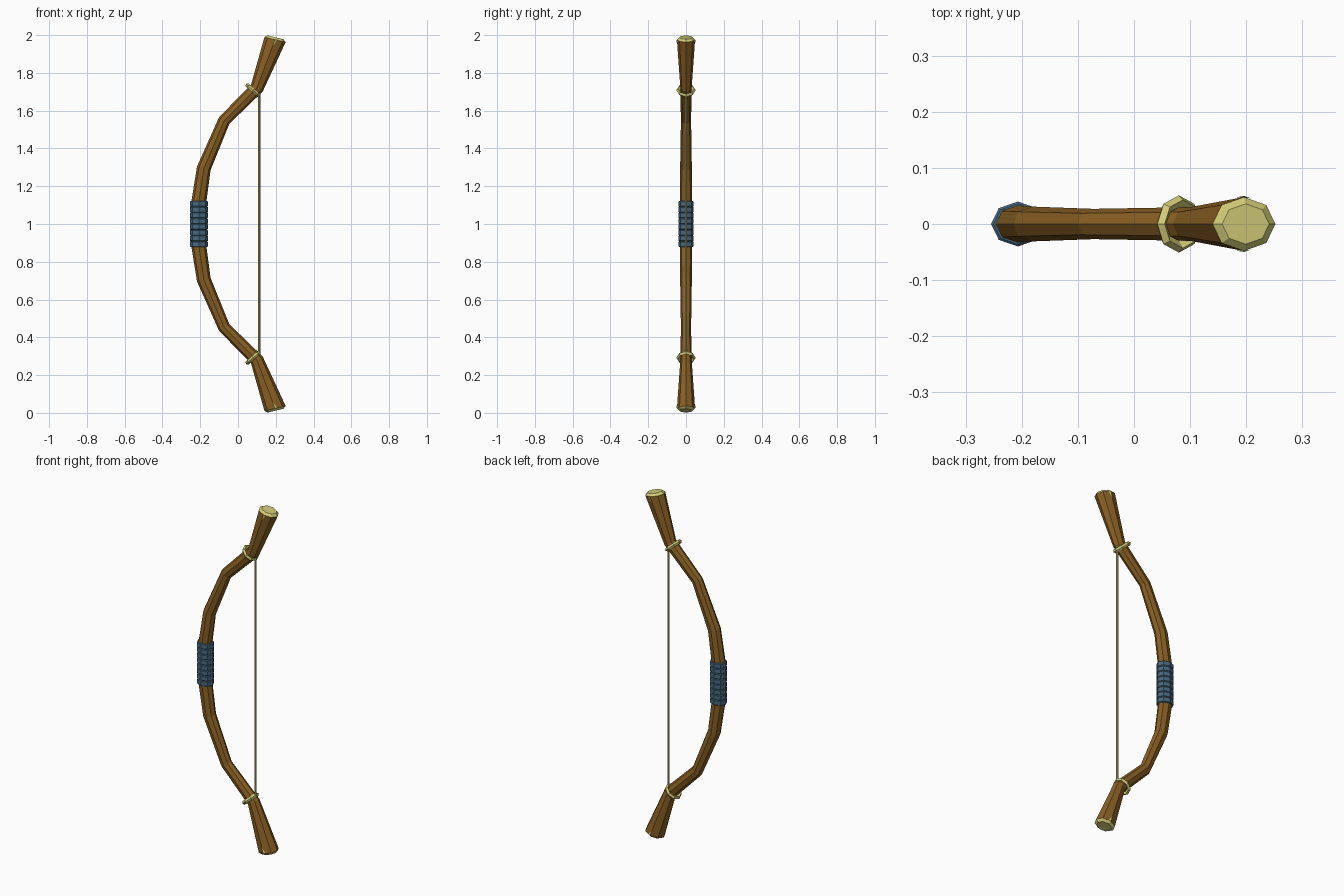
import bpy, bmesh, math
from mathutils import Vector

if "Cube" in bpy.data.objects:
    bpy.data.objects.remove(bpy.data.objects["Cube"])

def material(name, rgb):
    m = bpy.data.materials.new(name)
    m.diffuse_color = (*rgb, 1)
    m.use_nodes = True
    m.node_tree.nodes["Principled BSDF"].inputs["Base Color"].default_value = m.diffuse_color
    return m

WOOD = material("brown wood", (0.25, 0.115, 0.017))
PALE = material("pale yellow", (0.64, 0.60, 0.185))
BLUE = material("slate blue", (0.065, 0.14, 0.215))
ASPECT = 1.2  # limbs are deeper in x than in y

def oval(cx, cz, tilt, ry, n=8, aspect=ASPECT):
    """Ring of points around (cx, cz), axis tilted from z towards x."""
    side = Vector((math.cos(tilt), 0, -math.sin(tilt)))
    c = Vector((cx, 0, cz))
    return [c + side * (ry * aspect * math.cos(a)) + Vector((0, ry * math.sin(a), 0))
            for a in (2 * math.pi * i / n for i in range(n))]

def make(name, rings, mats, cap=True, closed=False, mat_rule=None, extra=()):
    """Skin a list of rings into one flat-shaded object."""
    bm = bmesh.new()
    vs = [[bm.verts.new(p) for p in r] for r in rings]
    n = len(rings[0])
    pairs = list(zip(vs, vs[1:])) + ([(vs[-1], vs[0])] if closed else [])
    for k, (a, b) in enumerate(pairs):
        for i in range(n):
            j = (i + 1) % n
            f = bm.faces.new((a[i], a[j], b[j], b[i]))
            f.material_index = mat_rule(k) if mat_rule else 0
    if cap and not closed:
        for r in (vs[0][::-1], vs[-1]):
            bm.faces.new(r).material_index = len(mats) - 1
    bmesh.ops.recalc_face_normals(bm, faces=bm.faces[:])
    for tri in extra:
        bm.faces.new([bm.verts.new(p) for p in tri]).material_index = len(mats) - 1
    me = bpy.data.meshes.new(name)
    bm.to_mesh(me)
    bm.free()
    for m in mats:
        me.materials.append(m)
    ob = bpy.data.objects.new(name, me)
    bpy.context.collection.objects.link(ob)
    return ob

# Upper half of the bow: x, z, tilt in degrees, y radius
half = [(-0.207, 1.12, 3, 0.033), (-0.181, 1.295, 16, 0.031), (-0.073, 1.548, 33, 0.027),
        (0.100, 1.72, 31, 0.030), (0.196, 1.976, 13.4, 0.048), (0.199, 1.988, 13.4, 0.036)]
stave = [(x, 2 - z, -t, r) for x, z, t, r in reversed(half)] + half
rings = [oval(x, z, math.radians(t), r) for x, z, t, r in stave]

# Small chips in the bark at both tips, front and back
chips = []
for end, inner in ((rings[-2], rings[-3]), (rings[1], rings[2])):
    for i, s in ((2, 1), (6, -1)):
        out = Vector((0, 0.002 * s, 0))
        p = end[i]
        chips.append([p + out, p.lerp(end[i - s], 0.3) + out, p.lerp(inner[i], 0.14) + out])

# Stave with pale cut ends
last = len(rings) - 2
make("bow_stave", rings, [WOOD, PALE], mat_rule=lambda k: int(k in (0, last)), extra=chips)

# Grip wrap: stacked bulging bands
bands, z0, h = 8, 0.878, 0.0305
wrap = []
for b in range(bands):
    for f, r in ((0.0, 0.036), (0.12, 0.040), (0.88, 0.040), (1.0, 0.036)):
        wrap.append(oval(-0.207, z0 + (b + f) * h, 0, r))
make("grip_wrap", wrap, [BLUE])

# String loops around the limbs
for name, s in (("upper_string_loop", 1), ("lower_string_loop", -1)):
    t = math.radians(41)
    loop = []
    for off, r in ((0, 0.051), (0.011, 0.043), (0, 0.030), (-0.011, 0.043)):
        x, z = 0.08 + off * math.sin(t), 0.708 + off * math.cos(t)
        loop.append(oval(x, 1 + s * z, s * t, r, aspect=1.0))
    make(name, loop, [PALE], closed=True)

# Bow string
make("bow_string", [oval(0.112, z, 0, 0.006, n=6, aspect=1.0) for z in (0.315, 1.685)], [PALE])
